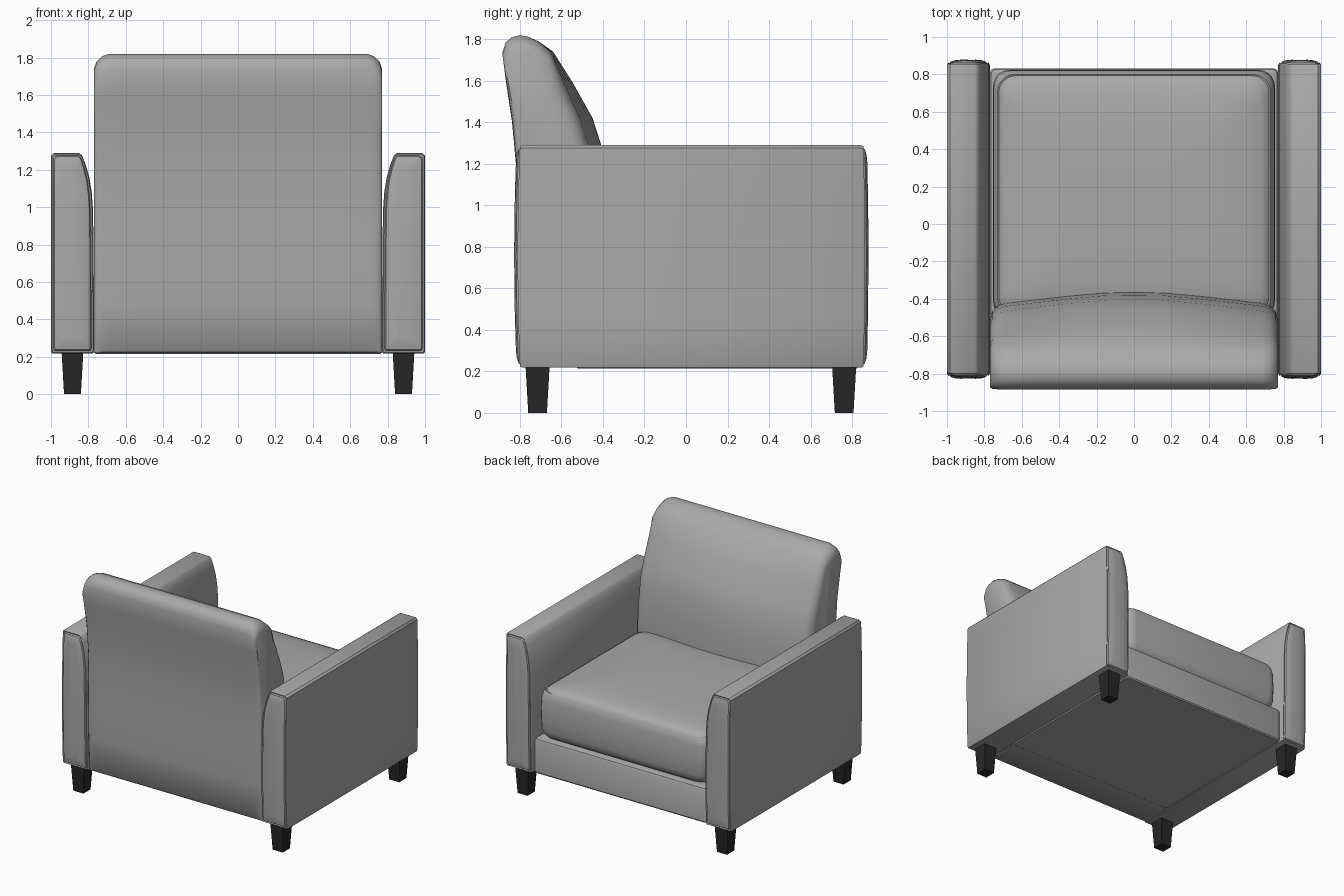
import bpy, bmesh, math

if "Cube" in bpy.data.objects:
    bpy.data.objects.remove(bpy.data.objects["Cube"])


def material(name, rgb):
    m = bpy.data.materials.new(name)
    m.diffuse_color = (*rgb, 1)
    m.use_nodes = True
    m.node_tree.nodes["Principled BSDF"].inputs["Base Color"].default_value = m.diffuse_color
    return m


FABRIC = material("grey upholstery", (0.40, 0.40, 0.40))
WOOD = material("black wood", (0.02, 0.02, 0.02))


def loft(name, rings, mat, angle=35):
    """Skin a list of equal-length point rings and cap both ends."""
    bm = bmesh.new()
    vs = [[bm.verts.new(p) for p in r] for r in rings]
    n = len(rings[0])
    for a, b in zip(vs, vs[1:]):
        for i in range(n):
            j = (i + 1) % n
            bm.faces.new((a[i], a[j], b[j], b[i]))
    bm.faces.new(vs[0])
    bm.faces.new(vs[-1])
    bmesh.ops.recalc_face_normals(bm, faces=bm.faces)
    me = bpy.data.meshes.new(name)
    bm.to_mesh(me)
    bm.free()
    me.materials.append(mat)
    me.shade_smooth()
    me.set_sharp_from_angle(angle=math.radians(angle))
    ob = bpy.data.objects.new(name, me)
    bpy.context.collection.objects.link(ob)
    return ob


def rounded_rect(x0, x1, y0, y1, r, z, seg=5):
    pts = []
    for k, (cx, cy) in enumerate([(x1 - r, y1 - r), (x0 + r, y1 - r),
                                  (x0 + r, y0 + r), (x1 - r, y0 + r)]):
        for s in range(seg + 1):
            a = math.pi / 2 * (k + s / seg)
            pts.append((cx + r * math.cos(a), cy + r * math.sin(a), z))
    return pts


# Arms: inner side curves in towards the top, padded panels on both ends
arm_profile = [(0.995, 0.218), (1.0, 0.23), (1.0, 0.45), (1.0, 0.75), (1.0, 1.05),
               (1.0, 1.275), (0.985, 1.29), (0.85, 1.29), (0.834, 1.278),
               (0.815, 1.23), (0.795, 1.16), (0.782, 1.08), (0.775, 0.98),
               (0.772, 0.75), (0.77, 0.45), (0.77, 0.23), (0.775, 0.218)]
panel_steps = [(0, -0.012), (0.006, 0), (0.014, -0.004), (0.02, 0.006),
               (0.045, 0.013), (0.08, 0.016)]


def arm_ring(side, d, y_edge, out, swell, sign):
    cx, cz = 0.885, 0.754
    ring = []
    for x, z in arm_profile:
        x = cx + (x - cx) * (1 - d / 0.115)
        z = cz + (z - cz) * (1 - d / 0.536)
        bulge = swell * (1 - ((z - cz) / 0.536) ** 2)
        ring.append((side * x, y_edge + sign * (out + bulge), z))
    return ring


for side, label in ((1, "right"), (-1, "left")):
    back = [arm_ring(side, d, -0.80, o, 0.012, -1) for d, o in reversed(panel_steps)]
    front = [arm_ring(side, d, 0.855, o, 0.008, 1) for d, o in panel_steps]
    loft(label + "_arm", back + front, FABRIC)
    # Tapered square legs
    for end, y in (("front", 0.762), ("back", -0.715)):
        rings = []
        for z, h in ((0, 0.045), (0.225, 0.058)):
            rings.append([(side * 0.885 + sx * h, y + sy * h, z)
                          for sx, sy in ((-1, -1), (1, -1), (1, 1), (-1, 1))])
        loft(f"{end}_{label}_leg", rings, WOOD)

# Backrest: side profile swept across x, padded at the front
back_rear = [(-0.53, 0.22), (-0.785, 0.22), (-0.80, 0.235), (-0.812, 0.5),
             (-0.818, 0.8), (-0.815, 1.15), (-0.838, 1.4), (-0.868, 1.6),
             (-0.885, 1.735), (-0.868, 1.785), (-0.84, 1.81), (-0.80, 1.82)]
back_front = [(-0.76, 1.812), (-0.71, 1.79), (-0.64, 1.74), (-0.545, 1.59),
              (-0.45, 1.42), (-0.405, 1.28), (-0.38, 1.1), (-0.365, 0.9),
              (-0.37, 0.6), (-0.44, 0.48)]
# x, front set-back, top drop, rear set-back
stations = [(0, 0, 0, 0), (0.15, 0.002, 0, 0), (0.35, 0.02, 0, 0), (0.55, 0.043, 0, 0),
            (0.69, 0.06, 0.0, 0), (0.73, 0.075, 0.015, 0.002),
            (0.757, 0.10, 0.042, 0.006), (0.77, 0.14, 0.08, 0.018)]
stations = [(-x, f, t, r) for x, f, t, r in reversed(stations[1:])] + stations
rings = []
for x, f, t, r in stations:
    ring = []
    for pts, is_front in ((back_rear, False), (back_front, True)):
        for y, z in pts:
            w = min(1, max(0, (z - 1.5) / 0.3))
            y += -f * (1 - w) if is_front else r * (1 - w * 0.5) * (z > 0.22)
            ring.append((x, y, z - t * w))
    rings.append(ring)
loft("backrest", rings, FABRIC, 50)

# Seat cushion: crowned top with a sewn seam round the upper edge
steps = [(0.06, 0.495), (0.03, 0.505), (0.01, 0.53), (0, 0.57), (-0.004, 0.69),
         (0, 0.81), (0.008, 0.85), (0.02, 0.872), (0.027, 0.868), (0.035, 0.88),
         (0.07, 0.897), (0.14, 0.912), (0.25, 0.924), (0.40, 0.93), (0.55, 0.932)]
loft("seat_cushion",
     [rounded_rect(-0.75 + d, 0.75 - d, -0.50 + d * 0.8, 0.82 - d,
                   0.09 + d * 0.05, z) for d, z in steps], FABRIC)

# Seat base with front rail
loft("seat_base",
     [rounded_rect(-0.77 + d, 0.77 - d, -0.53 + d, 0.832 - d, 0.025, z, 3)
      for d, z in ((0.008, 0.215), (0, 0.225), (0, 0.475), (0.006, 0.488), (0.02, 0.495))],
     FABRIC)
